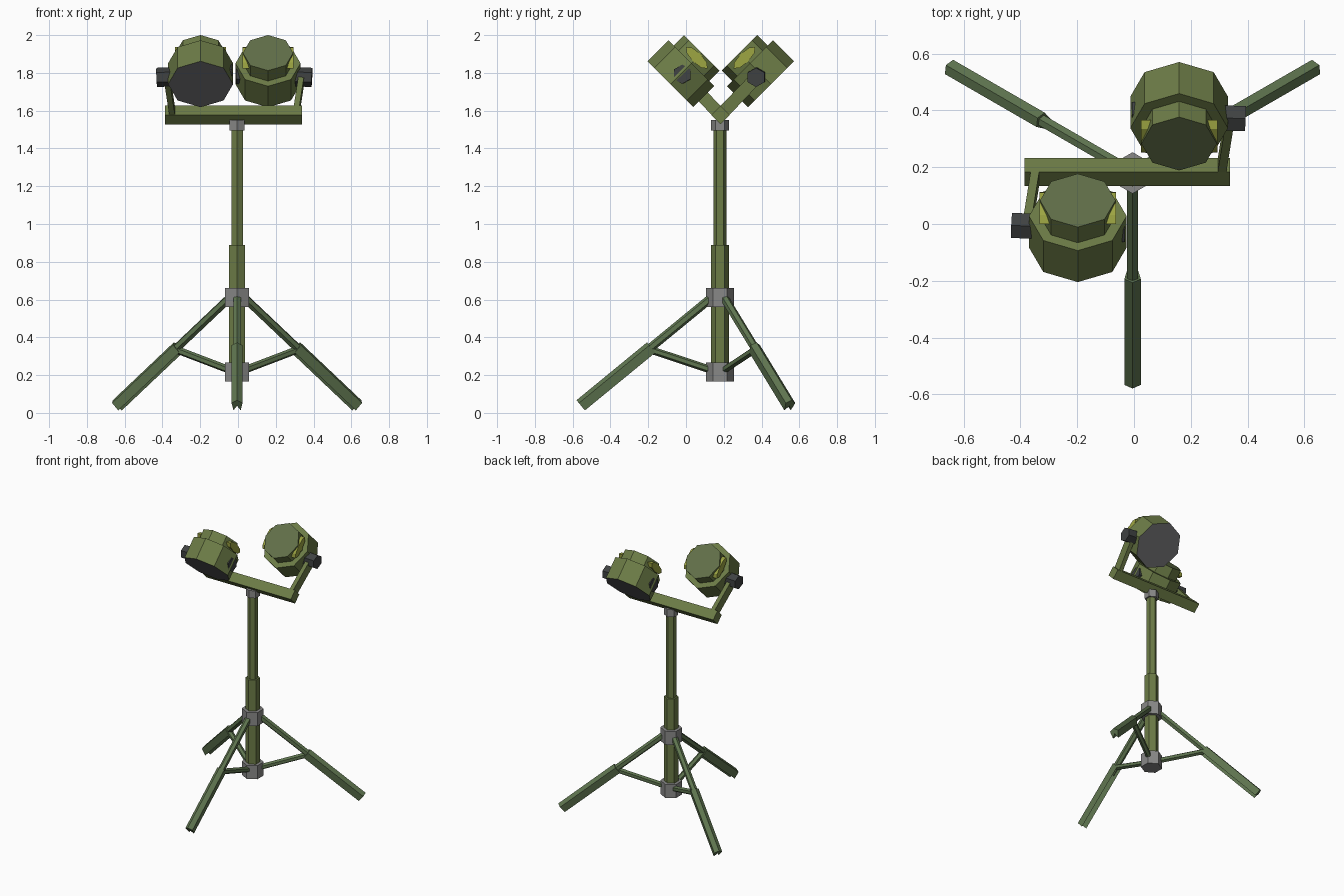
import bpy, bmesh, math
from mathutils import Vector as V

if "Cube" in bpy.data.objects:
    bpy.data.objects.remove(bpy.data.objects["Cube"])


def mat(name, r, g, b):
    m = bpy.data.materials.new(name)
    m.diffuse_color = (r, g, b, 1)
    m.use_nodes = True
    m.node_tree.nodes["Principled BSDF"].inputs["Base Color"].default_value = m.diffuse_color
    return m


OLIVE = mat("olive green", .150, .200, .062)
LEG = mat("grey green", .115, .180, .080)
CAP = mat("dull green", .120, .160, .066)
STEEL = mat("steel grey", .250, .250, .245)
LENS = mat("lens grey", .140, .140, .145)
DARK = mat("dark grey", .050, .054, .054)
YELLOW = mat("yellow green", .340, .380, .055)


def ngon(n, ra, rb=None):
    rb = rb or ra
    return [(ra * math.cos(2 * math.pi * i / n), rb * math.sin(2 * math.pi * i / n)) for i in range(n)]


def rect(a, b):
    return [(a / 2, b / 2), (-a / 2, b / 2), (-a / 2, -b / 2), (a / 2, -b / 2)]


def prism(name, p0, p1, profile, hint, side, start=None, end=None):
    """Extrude a profile from p0 to p1; its first axis follows hint."""
    p0, p1, hint = V(p0), V(p1), V(hint)
    d = (p1 - p0).normalized()
    e1 = (hint - d * hint.dot(d)).normalized()
    e2 = d.cross(e1)
    bm = bmesh.new()
    a = [bm.verts.new(p0 + e1 * u + e2 * v) for u, v in profile]
    b = [bm.verts.new(p1 + e1 * u + e2 * v) for u, v in profile]
    n = len(profile)
    for i in range(n):
        j = (i + 1) % n
        bm.faces.new((a[i], a[j], b[j], b[i]))
    bm.faces.new(a[::-1]).material_index = 1
    bm.faces.new(b).material_index = 2
    bmesh.ops.recalc_face_normals(bm, faces=bm.faces)
    me = bpy.data.meshes.new(name)
    bm.to_mesh(me)
    bm.free()
    for m in (side, start or side, end or side):
        me.materials.append(m)
    ob = bpy.data.objects.new(name, me)
    bpy.context.collection.objects.link(ob)
    return ob


X, Y, Z = (1, 0, 0), (0, 1, 0), (0, 0, 1)
PX, PY = -.005, .18

# Pole and collars: stacked hexagonal prisms
for name, z0, z1, r, m in (
        ("lower_pole", .19, .89, .048, OLIVE),
        ("upper_pole", .88, 1.52, .035, OLIVE),
        ("lower_collar", .167, .267, .073, STEEL),
        ("upper_collar", .56, .66, .073, STEEL),
        ("top_collar", 1.495, 1.55, .047, STEEL)):
    prism(name, (PX, PY, z0), (PX, PY, z1), ngon(6, r), Y, m)

# Three telescopic legs with braces
FOOT = [(.034, 0), (.014, .029), (-.036, .019), (-.004, 0), (-.036, -.019), (.014, -.029)]
for i, deg in enumerate((-90, 30, 150)):
    c, s = math.cos(math.radians(deg)), math.sin(math.radians(deg))

    def at(r, z):
        return (PX + c * r, PY + s * r, z)
    prism(f"leg_upper_{i}", at(.03, .622), at(.42, .302), ngon(6, .023), Z, LEG)
    prism(f"leg_lower_{i}", at(.365, .347), at(.738, .041), FOOT, Z, LEG)
    prism(f"leg_brace_{i}", at(.03, .222), at(.372, .335), ngon(6, .02), Z, LEG)

# Crossbar, a square tube standing on its edge
prism("crossbar", (-.386, .183, 1.577), (.339, .183, 1.577), rect(.07, .07), (0, 1, 1), OLIVE)

# Two lamps, the second turned half a circle about the bar centre
for s, tag in ((1, "front"), (-1, "back")):
    def P(x, y, z):
        return V((-.0195 + s * x, .183 + s * y, z))
    axis = V((0, s, 1)).normalized()
    across = V((0, s, -1)).normalized()
    lens = P(-.1785, -.266, 1.740)
    prism(tag + "_lamp_drum", lens, lens + axis * .157, ngon(8, .172), X, OLIVE, LENS)
    prism(tag + "_lamp_housing", lens + axis * .15, lens + axis * .235, ngon(8, .133), X, OLIVE, OLIVE, CAP)
    # side vents through the housing
    mid = lens + axis * .198
    prism(tag + "_lamp_vents", mid - V((.135, 0, 0)), mid + V((.135, 0, 0)),
          ngon(8, .08, .028), across, YELLOW)
    # pivot and bracket arm
    prism(tag + "_lamp_pivot", P(-.411, -.188, 1.776), P(-.0105, -.203, 1.793), ngon(6, .051), Z, DARK)
    prism(tag + "_lamp_arm", P(-.326, 0, 1.577), P(-.358, -.2, 1.785), rect(.03, .067), X, OLIVE)
